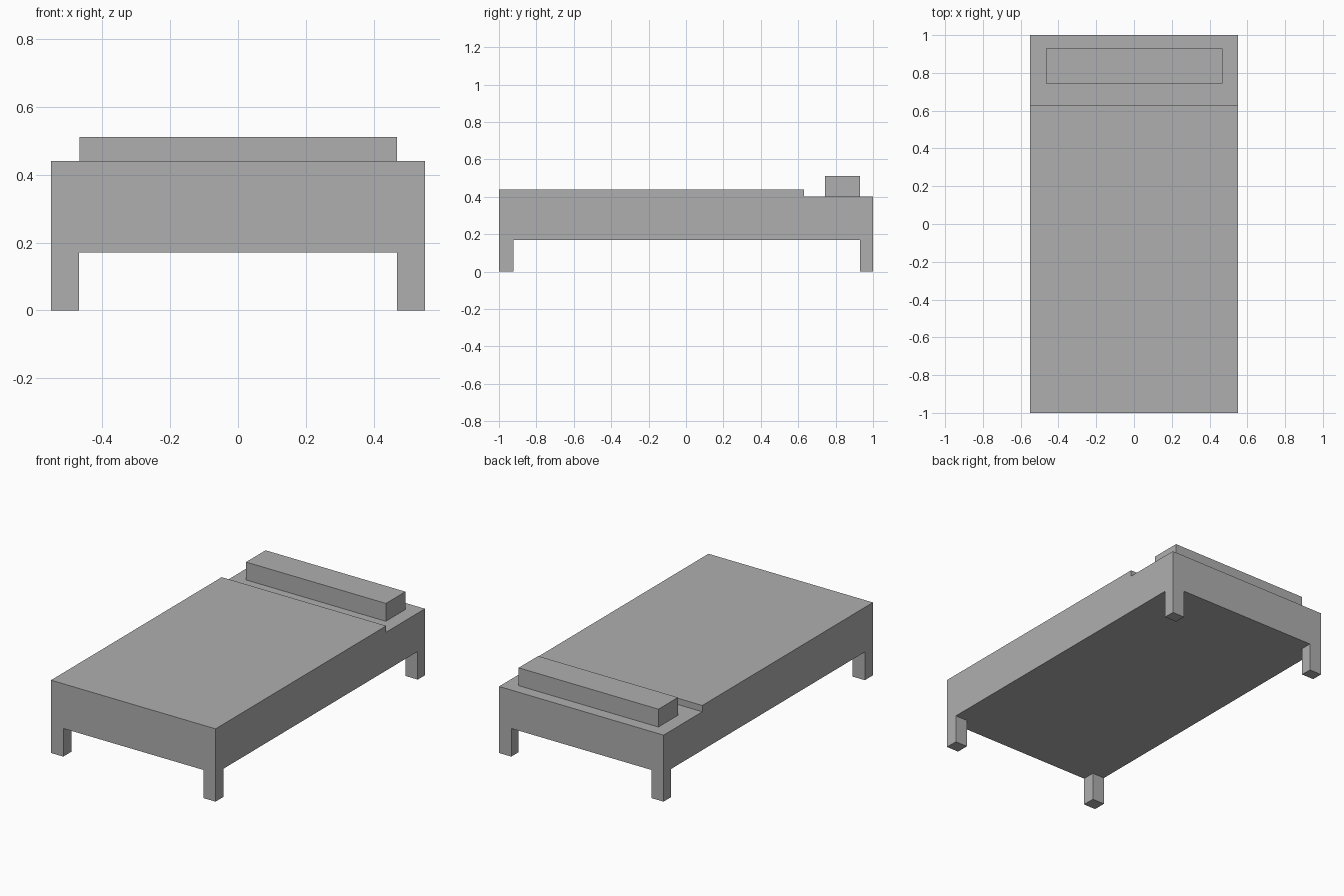
import bpy, bmesh

if "Cube" in bpy.data.objects:
    bpy.data.objects.remove(bpy.data.objects["Cube"])

HALF_W = 0.55   # half width of the bed
UNDER = 0.17    # underside of the bed base

grey = bpy.data.materials.new("grey")
grey.diffuse_color = (0.43, 0.43, 0.43, 1)
grey.use_nodes = True
grey.node_tree.nodes["Principled BSDF"].inputs["Base Color"].default_value = grey.diffuse_color


def extrude_x(name, profile, x0, x1):
    """Closed prism: a (y, z) profile swept from x0 to x1."""
    bm = bmesh.new()
    a, b = ([bm.verts.new((x, y, z)) for y, z in profile] for x in (x0, x1))
    bm.faces.new(a)
    bm.faces.new(b)
    for i in range(len(a)):
        bm.faces.new((a[i - 1], a[i], b[i], b[i - 1]))
    bmesh.ops.recalc_face_normals(bm, faces=bm.faces)
    mesh = bpy.data.meshes.new(name)
    bm.to_mesh(mesh)
    bm.free()
    mesh.materials.append(grey)
    obj = bpy.data.objects.new(name, mesh)
    bpy.context.collection.objects.link(obj)
    return obj


def box(name, x0, x1, y0, y1, z0, z1):
    return extrude_x(name, [(y0, z0), (y1, z0), (y1, z1), (y0, z1)], x0, x1)


# Bed body: base and mattress with the blanket step near the head
extrude_x("mattress_and_blanket",
          [(-1, UNDER), (1, UNDER), (1, 0.402), (0.63, 0.402),
           (0.63, 0.44), (-1, 0.44)], -HALF_W, HALF_W)

# Pillow
box("pillow", -0.467, 0.468, 0.744, 0.93, 0.402, 0.51)

# Legs, mirrored left to right
for end, y0, y1 in (("front", -1, -0.922), ("back", 0.931, 1)):
    leg = box(end + "_legs", 0.468, HALF_W, y0, y1, 0, UNDER)
    mirror = leg.modifiers.new("Mirror", 'MIRROR')
    mirror.use_axis = (True, False, False)
